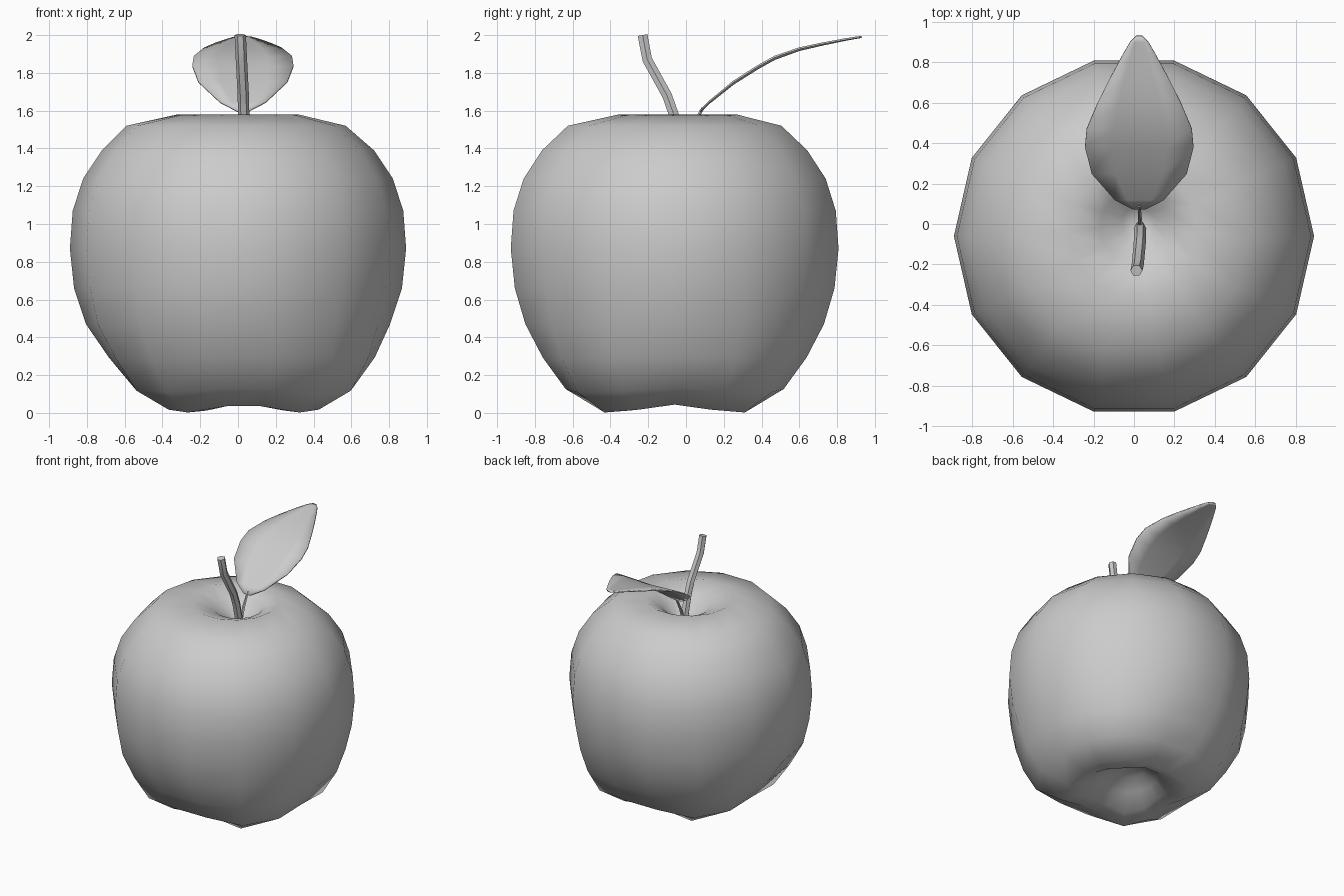
import bpy, bmesh, math
from mathutils import Vector

if "Cube" in bpy.data.objects:
    bpy.data.objects.remove(bpy.data.objects["Cube"])


def make_object(name, verts, faces, angle):
    mesh = bpy.data.meshes.new(name)
    mesh.from_pydata(verts, [], faces)
    bm = bmesh.new()
    bm.from_mesh(mesh)
    bmesh.ops.recalc_face_normals(bm, faces=bm.faces)
    bm.to_mesh(mesh)
    bm.free()
    obj = bpy.data.objects.new(name, mesh)
    bpy.context.collection.objects.link(obj)
    bpy.ops.object.select_all(action='DESELECT')
    obj.select_set(True)
    bpy.context.view_layer.objects.active = obj
    bpy.ops.object.shade_smooth_by_angle(angle=math.radians(angle))
    return obj


def bridge(rings, sides):
    """Quads joining consecutive closed rings."""
    return [(i * sides + j, i * sides + (j + 1) % sides,
             (i + 1) * sides + (j + 1) % sides, (i + 1) * sides + j)
            for i in range(rings - 1) for j in range(sides)]


def tube(name, path, radii, sides=6):
    pts = [Vector(p) for p in path]
    verts = []
    for i, p in enumerate(pts):
        t = (pts[min(i + 1, len(pts) - 1)] - pts[max(i - 1, 0)]).normalized()
        u = Vector((1, 0, 0))
        v = t.cross(u).normalized()
        for j in range(sides):
            a = 2 * math.pi * j / sides
            verts.append(p + radii[i] * (u * math.cos(a) + v * math.sin(a)))
    n = len(pts)
    faces = bridge(n, sides)
    faces += [tuple(range(sides)), tuple(range((n - 1) * sides, n * sides))]
    return make_object(name, verts, faces, 40)


# Apple body: rings of (radius, height, lobe radius, lobe drop, x shift)
SIDES, CY = 14, -0.06
profile = [
    (0.10, 0.17, 0, 0, 0.03), (0.20, 0.11, 0, 0, 0.03),
    (0.31, 0.035, 0.02, 0.025, 0.04), (0.43, 0.022, 0.05, 0.022, 0.03),
    (0.62, 0.12, 0.045, 0.01, 0.03), (0.735, 0.29, 0.03, 0.005, 0.02),
    (0.82, 0.47, 0.015, 0, 0), (0.868, 0.66, 0, 0, 0),
    (0.89, 0.87, 0, 0, 0), (0.875, 1.07, 0, 0, 0),
    (0.82, 1.24, 0, 0, 0), (0.72, 1.39, 0, 0, 0),
    (0.58, 1.52, 0, 0, -0.01), (0.32, 1.58, 0, 0, 0),
    (0.18, 1.52, 0, 0, 0.01), (0.08, 1.43, 0, 0, 0.02)]
verts = []
for r, z, lr, lz, dx in profile:
    inner = max(0, 1 - r / 0.4) * 0.08      # dimples drift to the stem
    for j in range(SIDES):
        a = 2 * math.pi * j / SIDES
        lobe = -math.cos(4 * a)
        rr = r + lr * lobe
        verts.append((dx + rr * math.cos(a), CY + inner + rr * math.sin(a),
                      max(0, z - lz * lobe)))
n = len(profile)
faces = bridge(n, SIDES)
verts += [(0.03, 0, 0.18), (0.03, 0, 1.39)]
for j in range(SIDES):
    k = (j + 1) % SIDES
    faces.append((k, j, n * SIDES))
    faces.append(((n - 1) * SIDES + j, (n - 1) * SIDES + k, n * SIDES + 1))
make_object("apple_body", verts, faces, 80)

# Stem
tube("stem", [(0.03, -0.015, 1.38), (0.03, -0.065, 1.58), (0.028, -0.10, 1.68),
              (0.018, -0.205, 1.87), (0.012, -0.23, 2.0)],
     [0.03, 0.03, 0.03, 0.03, 0.03])

# Leaf stalk
tube("leaf_stalk", [(0.03, -0.01, 1.40), (0.028, 0.03, 1.51), (0.025, 0.09, 1.615)],
     [0.013, 0.011, 0.008], 5)

# Leaf: stations of (y, z, half width), slightly folded along the midrib
stations = [(0.075, 1.602, 0.03), (0.12, 1.645, 0.12), (0.25, 1.748, 0.235),
            (0.38, 1.83, 0.268), (0.47, 1.88, 0.26), (0.60, 1.927, 0.205),
            (0.72, 1.955, 0.145), (0.84, 1.98, 0.08), (0.90, 1.991, 0.045),
            (0.93, 1.996, 0.015)]
cols = (-1, -0.5, 0, 0.5, 1)
verts = [(0.026 + c * w, y, z + 0.012 * abs(c) * w / 0.27 - 0.006)
         for y, z, w in stations for c in cols]
m = len(cols)
faces = [(i * m + j, i * m + j + 1, (i + 1) * m + j + 1, (i + 1) * m + j)
         for i in range(len(stations) - 1) for j in range(m - 1)]
leaf = make_object("leaf", verts, faces, 40)
solid = leaf.modifiers.new("thickness", 'SOLIDIFY')
solid.thickness = 0.01
solid.offset = 0
